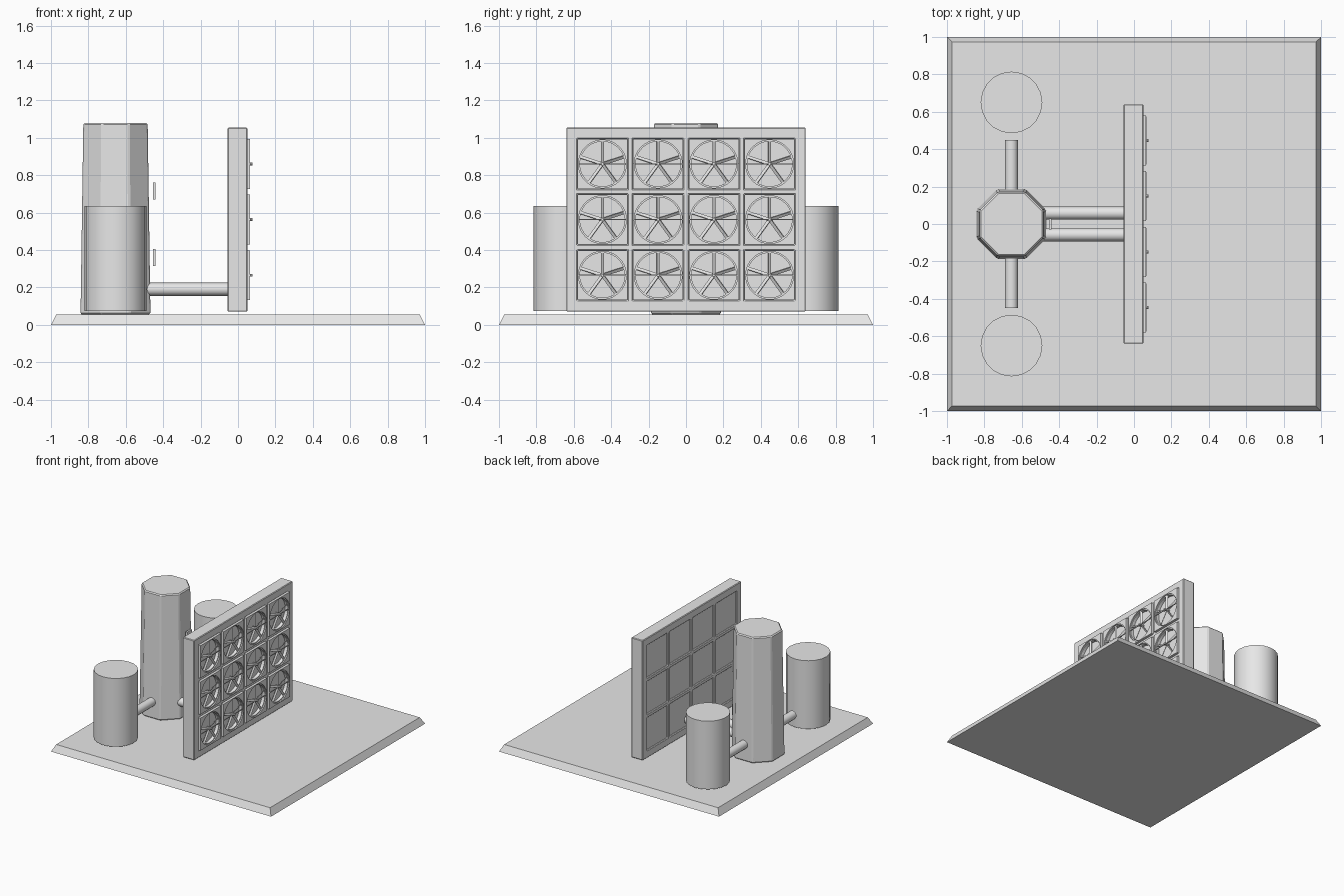
import bpy, bmesh, math
from mathutils import Matrix, Vector

if "Cube" in bpy.data.objects:
    bpy.data.objects.remove(bpy.data.objects["Cube"])

grey = bpy.data.materials.new("plain grey")
grey.diffuse_color = (0.8, 0.8, 0.8, 1)
grey.use_nodes = True
grey.node_tree.nodes["Principled BSDF"].inputs["Base Color"].default_value = grey.diffuse_color


def finish(name, bm, bevel=0, smooth=False):
    bmesh.ops.recalc_face_normals(bm, faces=bm.faces)
    me = bpy.data.meshes.new(name)
    bm.to_mesh(me)
    bm.free()
    me.materials.append(grey)
    ob = bpy.data.objects.new(name, me)
    bpy.context.collection.objects.link(ob)
    if bevel:
        mod = ob.modifiers.new("bevel", 'BEVEL')
        mod.width = bevel
        mod.segments = 1
    if smooth:
        bpy.ops.object.select_all(action='DESELECT')
        ob.select_set(True)
        bpy.context.view_layer.objects.active = ob
        bpy.ops.object.shade_smooth_by_angle(angle=math.radians(40))
    return ob


def add_box(bm, lo, hi, mat=Matrix()):
    lo, hi = Vector(lo), Vector(hi)
    m = mat @ Matrix.Translation((lo + hi) / 2) @ Matrix.Diagonal((*(hi - lo), 1))
    bmesh.ops.create_cube(bm, size=1, matrix=m)


def cylinder(name, a, b, r, sides, r2=None, turn=0, bevel=0, smooth=True):
    a, b = Vector(a), Vector(b)
    bm = bmesh.new()
    rot = (b - a).to_track_quat('Z', 'Y').to_matrix().to_4x4()
    bmesh.ops.create_cone(bm, cap_ends=True, segments=sides, radius1=r,
                          radius2=r if r2 is None else r2, depth=(b - a).length,
                          matrix=Matrix.Translation((a + b) / 2) @ rot @ Matrix.Rotation(turn, 4, 'Z'))
    return finish(name, bm, bevel, smooth)


# Ground slab with sloping rim
bm = bmesh.new()
add_box(bm, (-1, -1, 0), (1, 1, 0.055))
for v in bm.verts:
    if v.co.z > 0.03:
        v.co.x *= 0.972
        v.co.y *= 0.972
finish("base_slab", bm)

# Tapered octagonal tower
k = 1 / math.cos(math.pi / 8)
TX = -0.655
cylinder("tower", (TX, 0, 0.055), (TX, 0, 1.08), 0.187 * k, 8, 0.172 * k,
         math.pi / 8, 0.008, False)

# Side tanks and the pipes to them
for s, side in ((-1, "front"), (1, "back")):
    cylinder(side + "_tank", (TX, s * 0.65, 0.075), (TX, s * 0.65, 0.635), 0.165, 20)
    cylinder(side + "_tank_pipe", (TX, s * 0.17, 0.19), (TX, s * 0.45, 0.19), 0.035, 12)
    cylinder(side + "_panel_pipe", (-0.5, s * 0.058, 0.19), (-0.05, s * 0.058, 0.19), 0.035, 12)

# Small handles on the tower
for i, z in enumerate((0.36, 0.715)):
    bm = bmesh.new()
    add_box(bm, (-0.455, -0.03, z - 0.045), (-0.44, 0.03, z + 0.045))
    finish("tower_handle_%d" % (i + 1), bm)

# Panel frame: rim plus dividing bars, open where the fans sit
Y0, Y1, Z0, Z1 = -0.64, 0.64, 0.07, 1.055
YC = [-0.447, -0.149, 0.149, 0.447]
ZC = [0.265, 0.5625, 0.86]
H = 0.1335
bm = bmesh.new()


def cuts(lo, centres, hi):
    out = [lo]
    for c in centres:
        out += [c - H, c + H]
    return out + [hi]


ys, zs = cuts(Y0, YC, Y1), cuts(Z0, ZC, Z1)
grid = [[bm.verts.new((-0.055, y, z)) for z in zs] for y in ys]
for i in range(len(ys) - 1):
    for j in range(len(zs) - 1):
        if not (i % 2 and j % 2):
            bm.faces.new((grid[i][j], grid[i + 1][j], grid[i + 1][j + 1], grid[i][j + 1]))
ext = bmesh.ops.extrude_face_region(bm, geom=bm.faces[:], use_keep_orig=True)
bmesh.ops.translate(bm, vec=(0.105, 0, 0),
                    verts=[g for g in ext["geom"] if isinstance(g, bmesh.types.BMVert)])
panel = finish("fan_panel", bm, 0.005)
panel.modifiers["bevel"].limit_method = 'ANGLE'

# Fan boxes: square housing with a round well, five blades, a bar and a hub
N = 40


def fan(name, yc, zc):
    bm = bmesh.new()

    def ring(x, r, square=False):
        vs = []
        for i in range(N):
            a = 2 * math.pi * i / N
            c, s = math.cos(a), math.sin(a)
            f = r / max(abs(c), abs(s)) if square else r
            vs.append(bm.verts.new((x, yc + f * c, zc + f * s)))
        return vs

    rings = [ring(-0.043, H, True), ring(0.065, H, True), ring(0.065, 0.128),
             ring(0.056, 0.128), ring(0.056, 0.12), ring(0.03, 0.12)]
    for p, q in zip(rings, rings[1:]):
        for i in range(N):
            j = (i + 1) % N
            bm.faces.new((p[i], p[j], q[j], q[i]))
    bm.faces.new(rings[0])
    bm.faces.new(rings[-1])
    finish(name + "_housing", bm)

    bm = bmesh.new()
    centre = Matrix.Translation((0.052, yc, zc))
    for b in range(5):
        m = centre @ Matrix.Rotation(math.pi / 2 + b * math.tau / 5, 4, 'X') @ Matrix.Rotation(0.5, 4, 'Y')
        # each blade runs outward along y after being turned about the hub
        m = centre @ Matrix.Rotation(math.pi / 2 + b * math.tau / 5, 4, 'X') @ Matrix.Rotation(0.6, 4, 'Y')
        add_box(bm, (-0.002, 0.008, -0.009), (0.002, 0.12, 0.009), m)
    add_box(bm, (0.062, yc - 0.128, zc - 0.003), (0.067, yc + 0.128, zc + 0.003))
    finish(name + "_blades", bm)
    cylinder(name + "_hub", (0.03, yc, zc), (0.078, yc, zc), 0.008, 8)


for r, zc in enumerate(ZC):
    for c, yc in enumerate(YC):
        fan("fan_%d_%d" % (r + 1, c + 1), yc, zc)
